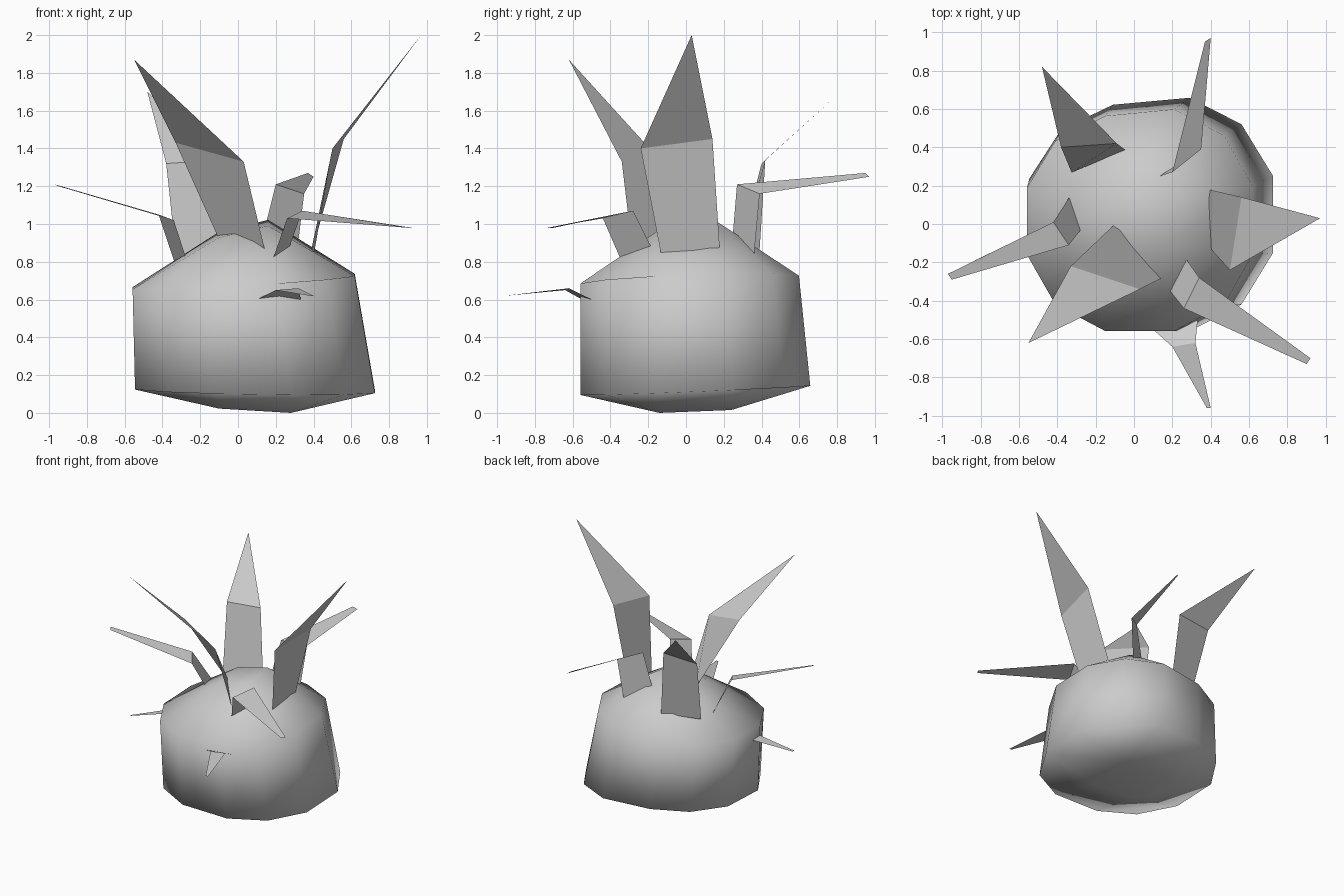
import bpy
from mathutils import Vector

cube = bpy.data.objects.get("Cube")
if cube:
    bpy.data.objects.remove(cube)

grey = bpy.data.materials.new("plain grey")
grey.use_nodes = True
colour = (0.6, 0.6, 0.6, 1)
grey.diffuse_color = colour
grey.node_tree.nodes["Principled BSDF"].inputs["Base Color"].default_value = colour


def make_object(name, verts, faces, smooth=False):
    mesh = bpy.data.meshes.new(name)
    mesh.from_pydata(verts, [], faces)
    mesh.materials.append(grey)
    mesh.polygons.foreach_set("use_smooth", [smooth] * len(mesh.polygons))
    mesh.update()
    obj = bpy.data.objects.new(name, mesh)
    bpy.context.collection.objects.link(obj)
    return obj


def cap(centre, half, corner, mid, inner, rim_z, inner_z, rim_slope, inner_slope):
    """Rounded four by four grid: a twelve-sided rim around a raised square."""
    points = []
    for j in range(4):
        for i in range(4):
            sx, sy = (-1 if i < 2 else 1), (-1 if j < 2 else 1)
            end_x, end_y = i in (0, 3), j in (0, 3)
            if end_x and end_y:
                dx, dy = corner, corner
            elif end_x:
                dx, dy = half[0], mid
            elif end_y:
                dx, dy = mid, half[1]
            else:
                dx, dy = inner, inner
            if sx < 0 < sy:  # the back right quarter is pulled in
                dy *= 0.94
            x, y = sx * dx, sy * dy
            on_rim = end_x or end_y
            slope = rim_slope if on_rim else inner_slope
            z = (rim_z if on_rim else inner_z) + slope[0] * x + slope[1] * y
            points.append((centre[0] + x, centre[1] + y, z))
    return points


# Body: two caps joined by straight side panels
bottom = cap((0.09, 0.05), (0.635, 0.608), 0.47, 0.2, 0.19, 0.122, 0.019,
             (-0.015, 0.04), (-0.06, 0.04))
top = cap((0.03, 0.02), (0.588, 0.578), 0.44, 0.18, 0.13, 0.695, 0.975,
          (0.06, 0.035), (0.24, 0.12))
faces = []
for j in range(3):
    for i in range(3):
        a = j * 4 + i
        quad = (a, a + 1, a + 5, a + 4)
        faces.append(quad[::-1])
        faces.append(tuple(k + 16 for k in quad))
rim = [0, 1, 2, 3, 7, 11, 15, 14, 13, 12, 8, 4]
for a, b in zip(rim, rim[1:] + rim[:1]):
    faces.append((a, b, b + 16, a + 16))
make_object("body", bottom + top, faces, smooth=True)


def blade(name, base, bend, tip, root=0.25):
    """Flat bent leaf: a root panel sunk into the body, then a tapering panel."""
    base, bend = [Vector(p) for p in base], [Vector(p) for p in bend]
    sunk = [b + (b - m) * root for b, m in zip(base, bend)]
    verts = sunk + bend + [Vector(p) for p in tip]
    end = (2, 3, 5, 4) if len(tip) == 2 else (2, 3, 4)
    make_object(name, verts, [(0, 1, 3, 2), end])


# Tall pointed blades
blade("left_tall_blade", [(0.39, 0.18, 0.85), (0.40, -0.13, 0.83)],
      [(0.56, 0.14, 1.45), (0.50, -0.24, 1.40)], [(0.97, 0.03, 2.0)], 0.1)
blade("front_tall_blade", [(-0.11, -0.01, 0.94), (0.15, -0.28, 0.83)],
      [(-0.33, -0.22, 1.43), (0.03, -0.34, 1.33)], [(-0.55, -0.62, 1.87)], 0.1)
blade("back_tall_blade", [(-0.33, 0.28, 0.85), (-0.05, 0.39, 0.87)],
      [(-0.38, 0.40, 1.32), (-0.09, 0.42, 1.34)], [(-0.48, 0.82, 1.7)], 0.1)

# Low bent blades with blunt tips
blade("back_low_blade", [(0.14, 0.25, 0.97), (0.31, 0.36, 0.83)],
      [(0.20, 0.27, 1.21), (0.35, 0.39, 1.16)],
      [(0.37, 0.95, 1.27), (0.40, 0.97, 1.25)])
blade("right_low_blade", [(-0.35, 0.12, 0.84), (-0.285, -0.04, 0.85)],
      [(-0.42, 0.01, 1.05), (-0.34, -0.11, 1.02)],
      [(-0.97, -0.26, 1.21), (-0.95, -0.29, 1.2)])
blade("front_low_blade", [(0.27, -0.18, 0.87), (0.18, -0.34, 0.80)],
      [(0.34, -0.28, 1.07), (0.26, -0.44, 1.03)],
      [(0.92, -0.70, 0.98), (0.90, -0.73, 0.98)], 0.15)

# Small side blades
blade("front_side_blade", [(0.10, -0.55, 0.60), (0.33, -0.52, 0.61)],
      [(0.20, -0.64, 0.65), (0.32, -0.62, 0.66)],
      [(0.38, -0.96, 0.62), (0.40, -0.96, 0.62)])
blade("right_side_blade", [(-0.50, -0.03, 0.56), (-0.50, -0.16, 0.56)],
      [(-0.56, -0.06, 0.57), (-0.56, -0.16, 0.57)],
      [(-0.83, -0.19, 0.50), (-0.83, -0.21, 0.50)])
